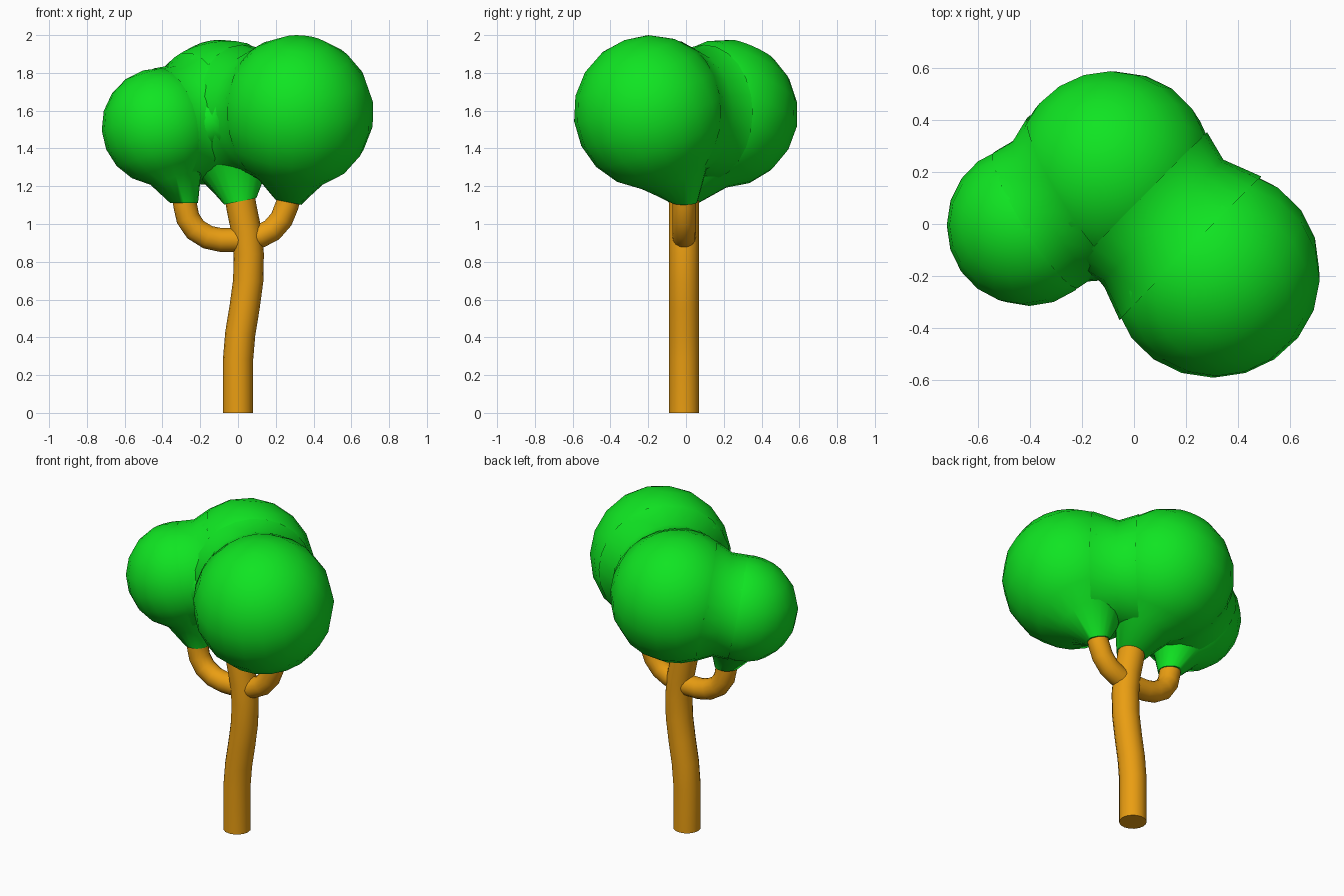
import bpy, bmesh, math
from mathutils import Vector

if "Cube" in bpy.data.objects:
    bpy.data.objects.remove(bpy.data.objects["Cube"])


def material(name, colour):
    m = bpy.data.materials.new(name)
    m.diffuse_color = (*colour, 1)
    m.use_nodes = True
    m.node_tree.nodes["Principled BSDF"].inputs["Base Color"].default_value = m.diffuse_color
    return m


def loft(name, rings, sides, mat, caps=True):
    """Skin a row of rings, each given as (centre, axis, radius)."""
    bm = bmesh.new()
    loops = []
    for c, n, r in rings:
        n = n.normalized()
        u = (Vector((0, 1, 0)) - n * n.y).normalized()
        v = n.cross(u)
        angles = [2 * math.pi * i / sides for i in range(sides)]
        loops.append([bm.verts.new(c + (u * math.cos(a) + v * math.sin(a)) * r) for a in angles])
    for a, b in zip(loops, loops[1:]):
        for i in range(sides):
            j = (i + 1) % sides
            bm.faces.new((a[i], a[j], b[j], b[i]))
    if caps:
        bm.faces.new(loops[0][::-1])
        if rings[-1][2] > 0:
            bm.faces.new(loops[-1])
    bmesh.ops.remove_doubles(bm, verts=bm.verts, dist=1e-5)
    bmesh.ops.recalc_face_normals(bm, faces=bm.faces)
    me = bpy.data.meshes.new(name)
    bm.to_mesh(me)
    bm.free()
    me.materials.append(mat)
    ob = bpy.data.objects.new(name, me)
    bpy.context.collection.objects.link(ob)
    bpy.ops.object.select_all(action='DESELECT')
    ob.select_set(True)
    bpy.context.view_layer.objects.active = ob
    bpy.ops.object.shade_smooth_by_angle(angle=math.radians(60))


def limb(name, path, radius, mat):
    """Bent tube along (x, z) points."""
    pts = [Vector((x, -0.01, z)) for x, z in path]
    last = len(pts) - 1
    rings = [(p, pts[min(i + 1, last)] - pts[max(i - 1, 0)], radius) for i, p in enumerate(pts)]
    rings[0] = (pts[0], Vector((0, 0, 1)) if pts[0].z == 0 else rings[0][1], radius)
    loft(name, rings, 16, mat)


def leaf_ball(name, ball, tail, tail_axis, tail_radius, mat):
    """Ball whose underside narrows to a collar round a branch tip."""
    c, radius = ball
    t = Vector(tail)
    n = (c - t).normalized()
    rings = [(t, Vector(tail_axis), tail_radius)]
    for k in range(9):
        a = math.radians(27 + 153 * k / 8)
        r = radius * math.sin(a) if k < 8 else 0
        rings.append((c - n * radius * math.cos(a), n, r))
    loft(name, rings, 20, mat)


def leaf_neck(name, ball_a, ball_b, da, waist, waist_radius, db, mat):
    """Collar filling the crease between two balls; distances run from ball a's centre."""
    (a, ra), (b, rb) = ball_a, ball_b
    n = (b - a).normalized()
    d = (b - a).length
    rings = [(a + n * da, n, math.sqrt(ra * ra - da * da)),
             (a + n * waist, n, waist_radius),
             (a + n * db, n, math.sqrt(rb * rb - (d - db) ** 2))]
    loft(name, rings, 24, mat, caps=False)


bark = material("bark", (0.82, 0.34, 0.006))
leaf = material("leaf", (0.005, 0.78, 0.016))

# Trunk and side branches
limb("trunk", [(0, 0), (0, 0.28), (0.012, 0.42), (0.035, 0.56), (0.054, 0.7),
               (0.057, 0.84), (0.045, 0.96), (0.02, 1.08), (0.0, 1.2)], 0.08, bark)
limb("left_branch", [(0.03, 0.915), (-0.09, 0.915), (-0.16, 0.93), (-0.225, 0.97),
                     (-0.265, 1.03), (-0.28, 1.1), (-0.285, 1.18)], 0.063, bark)
limb("right_branch", [(0.05, 0.92), (0.12, 0.937), (0.18, 0.968), (0.23, 1.025),
                      (0.26, 1.1), (0.28, 1.18)], 0.062, bark)

# Foliage balls
left = (Vector((-0.41, -0.005, 1.515)), 0.312)
middle = (Vector((-0.08, 0.2, 1.585)), 0.393)
right = (Vector((0.31, -0.185, 1.59)), 0.41)
leaf_ball("left_foliage", left, (-0.285, -0.01, 1.11), (0, 0, 1), 0.073, leaf)
leaf_ball("middle_foliage", middle, (0.012, -0.01, 1.12), (-0.2, 0, 1), 0.087, leaf)
leaf_ball("right_foliage", right, (0.267, -0.01, 1.115), (0.2, 0, 1), 0.07, leaf)

# Blends between the balls
leaf_neck("left_middle_blend", left, middle, 0.04, 0.13, 0.307, 0.23, leaf)
leaf_neck("middle_right_blend", middle, right, 0.15, 0.268, 0.332, 0.418, leaf)
leaf_neck("left_right_blend", left, right, 0.27, 0.32, 0.14, 0.38, leaf)
